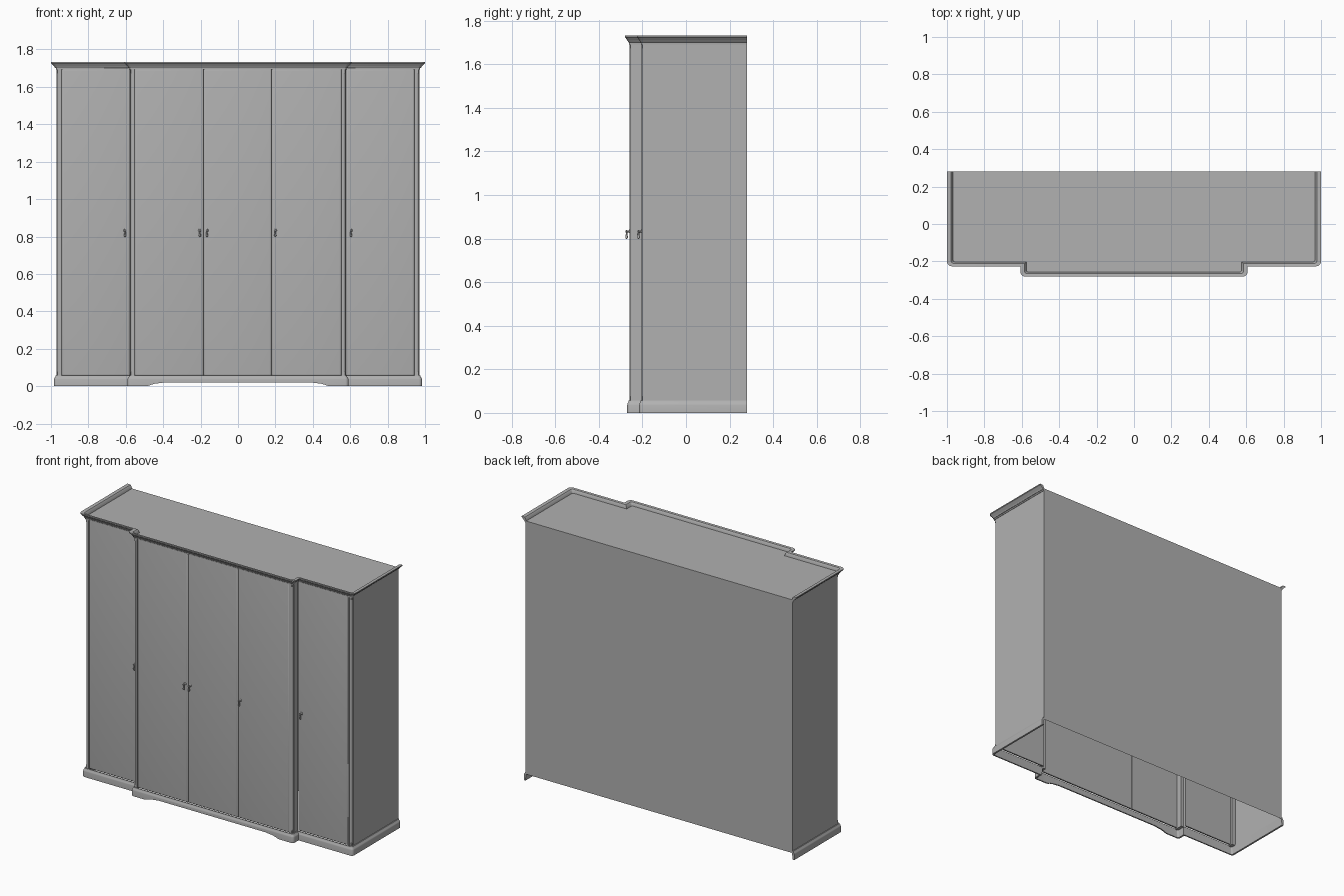
import bpy, bmesh, math

if "Cube" in bpy.data.objects:
    bpy.data.objects.remove(bpy.data.objects["Cube"])

BACK, SIDE_X, WING_Y, MID_X, MID_Y = 0.28, 0.97, -0.205, 0.577, -0.26
TOP_Z, DOOR_LOW, DOOR_HIGH, PANEL_LOW = 1.708, 0.056, 1.696, 0.043

grey = bpy.data.materials.new("dark_grey")
grey.diffuse_color = (0.44, 0.44, 0.44, 1)
grey.use_nodes = True
grey.node_tree.nodes["Principled BSDF"].inputs["Base Color"].default_value = grey.diffuse_color


def make(name, bm, smooth=True):
    bmesh.ops.recalc_face_normals(bm, faces=bm.faces)
    me = bpy.data.meshes.new(name)
    bm.to_mesh(me)
    bm.free()
    me.materials.append(grey)
    ob = bpy.data.objects.new(name, me)
    bpy.context.collection.objects.link(ob)
    if smooth:
        bpy.ops.object.select_all(action='DESELECT')
        ob.select_set(True)
        bpy.context.view_layer.objects.active = ob
        bpy.ops.object.shade_smooth_by_angle(angle=math.radians(35))
    return ob


def loft(bm, rings):
    # skin closed rings and cap both ends
    vs = [[bm.verts.new(p) for p in r] for r in rings]
    m = len(vs[0])
    for a, b in zip(vs, vs[1:]):
        for j in range(m):
            k = (j + 1) % m
            bm.faces.new((a[j], a[k], b[k], b[j]))
    bm.faces.new(vs[0])
    bm.faces.new(vs[-1])


def corner(x, y, r, n=5):
    # rounded left front corner in plan
    return [(x + r - r * math.cos(t), y + r - r * math.sin(t))
            for t in (math.pi / 2 * i / n for i in range(n + 1))]


def outline(d, front_xs=()):
    # stepped plan of the cabinet pushed outwards by d, left back to right back
    e, r = 0.7 * d, 0.01 + 0.5 * max(d, 0)
    half = [(-SIDE_X - d, BACK)] + corner(-SIDE_X - d, WING_Y - e, r)
    half += [(-MID_X - d, WING_Y - e)] + corner(-MID_X - d, MID_Y - e, r)
    half += [(x, MID_Y - e) for x in front_xs]
    return half + [(-x, y) for x, y in reversed(half)]


def moulding(name, profile, arch=()):
    # sweep a closed (offset, z) profile round the plan; arch raises the lower edge
    xs = [a[0] for a in arch]
    lines = []
    for d, z in profile:
        plan = outline(d, xs)
        first = len(plan) // 2 - len(arch)
        lift = [0] * first + [a[1] for a in arch]
        lift += lift[::-1]
        lines.append([(x, y, max(z, l)) for (x, y), l in zip(plan, lift)])
    bm = bmesh.new()
    loft(bm, list(zip(*lines)))
    return make(name, bm)


# crown moulding and plinth with its shallow arch
moulding("crown_moulding", [(-0.004, 1.692), (0.003, 1.692), (0.004, 1.700), (0.009, 1.703),
                            (0.011, 1.708), (0.016, 1.712), (0.022, 1.719), (0.026, 1.723),
                            (0.030, 1.725), (0.030, 1.732), (0.008, 1.730), (0.004, 1.726),
                            (-0.004, 1.706)])
moulding("plinth", [(0.002, 0), (0.014, 0), (0.014, 0.036), (0.012, 0.043), (0.007, 0.048),
                    (0.005, 0.056), (-0.004, 0.056)],
         [(-0.49, 0), (-0.475, 0.003), (-0.462, 0.009), (-0.45, 0.011), (-0.445, 0.014),
          (-0.42, 0.016), (-0.39, 0.020)])


# carcass panels: back, top and sides, open underneath
def sheet(name, pts):
    bm = bmesh.new()
    bm.faces.new([bm.verts.new(p) for p in pts])
    make(name, bm, False)


sheet("back_panel", [(-SIDE_X, BACK, PANEL_LOW), (SIDE_X, BACK, PANEL_LOW),
                     (SIDE_X, BACK, TOP_Z), (-SIDE_X, BACK, TOP_Z)])
sheet("top_panel", [(x, y, TOP_Z) for x, y in outline(0)])
for s, side in ((-1, "left"), (1, "right")):
    x = s * SIDE_X
    sheet(side + "_side_panel", [(x, BACK, PANEL_LOW), (x, -0.17, PANEL_LOW),
                                 (x, -0.17, TOP_Z), (x, BACK, TOP_Z)])


# corner posts with a rounded bead between two small fillets
def post(name, s, x, y, w, depth):
    bead = [(0.003 + 0.012 * (1 - math.cos(t)), 0.003 + 0.012 * (1 - math.sin(t)))
            for t in (math.pi / 2 * i / 6 for i in range(7))]
    prof = [(0, depth), (0, 0.018), (0.003, 0.018)] + bead
    prof += [(0.018, 0.003), (0.018, 0), (w, 0), (w, depth)]
    bm = bmesh.new()
    loft(bm, [[(s * (-x + u), y + v, z) for u, v in prof] for z in (0.05, 1.698)])
    make(name, bm)
    # square blocks at both ends of the bead
    for label, z0, z1 in (("base", 0.05, 0.075), ("cap", 1.675, 1.698)):
        bm = bmesh.new()
        loft(bm, [[(s * (-x + u), y + v, z)
                   for u, v in ((0.002, 0.02), (0.002, 0.006), (0.006, 0.002), (0.02, 0.002), (0.02, 0.02))]
                  for z in (z0, z1)])
        make(name + "_" + label, bm)


for s, side in ((1, "left"), (-1, "right")):
    post(side + "_outer_post", s, SIDE_X, WING_Y, 0.027, 0.035)
    post(side + "_middle_post", s, MID_X, MID_Y, 0.024, 0.06)


# doors with softly rounded front edges
def door(name, x0, x1, y):
    x0, x1 = x0 + 0.0005, x1 - 0.0005
    rings = []
    for inset, dy in ((0, 0.016), (0, 0.006), (0.002, 0.003), (0.005, 0.001), (0.010, 0)):
        a, b, lo, hi = x0 + inset, x1 - inset, DOOR_LOW + inset, DOOR_HIGH - inset
        rings.append([(a, y + dy, lo), (b, y + dy, lo), (b, y + dy, hi), (a, y + dy, hi)])
    bm = bmesh.new()
    loft(bm, rings)
    make(name, bm)


WING_FACE, MID_FACE = WING_Y + 0.002, MID_Y + 0.002
door("left_wing_door", -0.943, -0.578, WING_FACE)
door("right_wing_door", 0.578, 0.943, WING_FACE)
edges = (-0.553, -0.1843, 0.1793, 0.553)
for i in range(3):
    door("middle_door_%d" % (i + 1), edges[i], edges[i + 1], MID_FACE)


# drop handles: rosette, stem and hanging pendant
def handle(name, x, y):
    def turned(bm, prof, place):
        loft(bm, [[place(r * math.cos(t), r * math.sin(t), h)
                   for t in (2 * math.pi * i / 12 for i in range(12))] for r, h in prof])
    bm = bmesh.new()
    turned(bm, [(0.009, 0), (0.009, 0.002), (0.006, 0.004), (0.004, 0.006), (0.004, 0.012),
                (0.006, 0.014), (0.006, 0.017), (0.004, 0.019), (0.001, 0.020)],
           lambda a, b, h: (x + a, y - h, 0.833 + b))
    turned(bm, [(0.002, 0.832), (0.004, 0.824), (0.004, 0.818), (0.005, 0.812), (0.006, 0.806),
                (0.005, 0.801), (0.001, 0.798)],
           lambda a, b, h: (x + a, y - 0.0145 + b, h))
    make(name, bm)


for i, (x, y) in enumerate(((-0.604, WING_FACE), (-0.204, MID_FACE), (-0.166, MID_FACE),
                            (0.199, MID_FACE), (0.604, WING_FACE))):
    handle("drop_handle_%d" % (i + 1), x, y)
